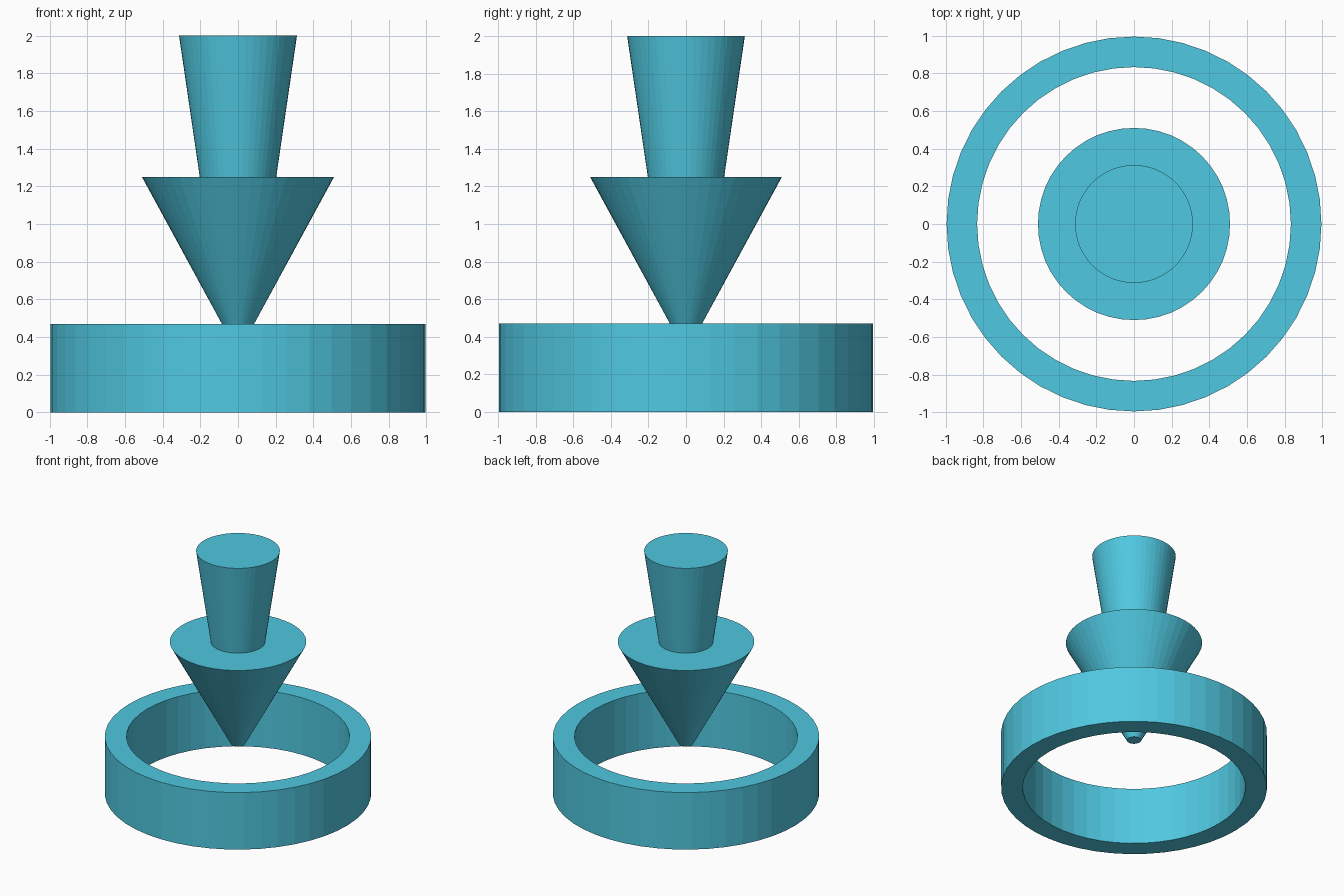
import bpy
import math

if "Cube" in bpy.data.objects:
    bpy.data.objects.remove(bpy.data.objects["Cube"])

SIDES = 48

cyan = bpy.data.materials.new("cyan")
cyan.diffuse_color = (0.08, 0.58, 0.75, 1.0)
cyan.use_nodes = True
cyan.node_tree.nodes["Principled BSDF"].inputs["Base Color"].default_value = cyan.diffuse_color


def lathe(name, profile, closed=False):
    """Spin an (r, z) profile, listed bottom to top on the outside, about z."""
    n = len(profile)
    verts = []
    for i in range(SIDES):
        a = 2 * math.pi * i / SIDES
        verts += [(r * math.cos(a), r * math.sin(a), z) for r, z in profile]
    faces = []
    for i in range(SIDES):
        p, q = i * n, (i + 1) % SIDES * n
        for k in range(n if closed else n - 1):
            m = (k + 1) % n
            faces.append((p + k, q + k, q + m, p + m))
    if not closed:  # flat end caps
        faces.append([i * n for i in reversed(range(SIDES))])
        faces.append([i * n + n - 1 for i in range(SIDES)])
    mesh = bpy.data.meshes.new(name)
    mesh.from_pydata(verts, [], faces)
    mesh.materials.append(cyan)
    obj = bpy.data.objects.new(name, mesh)
    bpy.context.collection.objects.link(obj)
    return obj


# Open ring on the ground
lathe("base_ring", [(0.833, 0), (0.995, 0), (0.995, 0.47), (0.833, 0.47)], closed=True)

# Floating arrow: blunt conical head and flared shaft
lathe("down_arrow", [(0.053, 0.41), (0.51, 1.25), (0.203, 1.25), (0.313, 2.0)])
